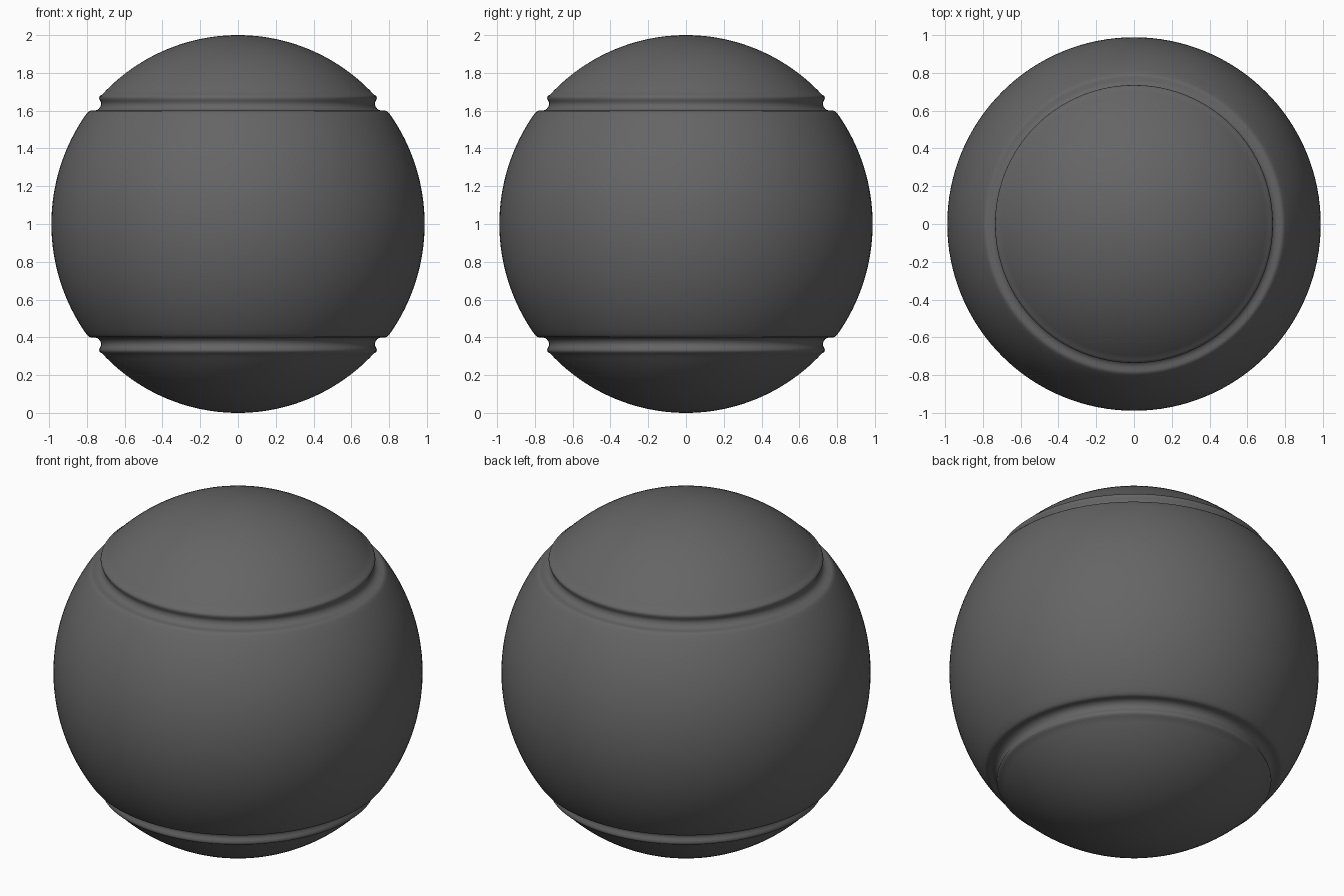
import bpy, bmesh, math

if "Cube" in bpy.data.objects:
    bpy.data.objects.remove(bpy.data.objects["Cube"])

RX, RZ, SEG = 0.988, 1.0, 128


def arc(a0, a1, n):
    """Points on the ball outline between two elevations in degrees."""
    pts = []
    for i in range(n + 1):
        a = math.radians(a0 + (a1 - a0) * i / n)
        pts.append((RX * math.cos(a), RZ * math.sin(a)))
    return pts


# Upper half outline: polar cap, rounded lip, groove, rounded shoulder, belly
lip_and_groove = [(0.732, 0.678), (0.735, 0.667), (0.731, 0.655), (0.725, 0.643),
                  (0.725, 0.632), (0.729, 0.620), (0.737, 0.610), (0.748, 0.603),
                  (0.762, 0.600), (0.778, 0.600), (0.789, 0.597), (0.797, 0.589)]
upper = arc(90, 43.2, 24)[1:] + lip_and_groove + arc(35.5, 0, 20)
# Mirror below the equator
outline = upper + [(r, -z) for r, z in reversed(upper[:-1])]

# Spin the outline into a closed ball
bm = bmesh.new()
rings = []
for r, z in outline:
    rings.append([bm.verts.new((r * math.cos(2 * math.pi * k / SEG),
                                r * math.sin(2 * math.pi * k / SEG), z + RZ))
                  for k in range(SEG)])
top = bm.verts.new((0, 0, 2 * RZ))
bottom = bm.verts.new((0, 0, 0))
for k in range(SEG):
    n = (k + 1) % SEG
    bm.faces.new((top, rings[0][k], rings[0][n]))
    bm.faces.new((bottom, rings[-1][n], rings[-1][k]))
    for a, b in zip(rings, rings[1:]):
        bm.faces.new((a[k], b[k], b[n], a[n]))
bmesh.ops.recalc_face_normals(bm, faces=bm.faces)

mesh = bpy.data.meshes.new("grooved_ball")
bm.to_mesh(mesh)
bm.free()
ball = bpy.data.objects.new("grooved_ball", mesh)
bpy.context.collection.objects.link(ball)

# Dark grey finish
dark = bpy.data.materials.new("dark_grey")
dark.diffuse_color = (0.13, 0.13, 0.13, 1)
dark.use_nodes = True
dark.node_tree.nodes["Principled BSDF"].inputs["Base Color"].default_value = dark.diffuse_color
mesh.materials.append(dark)

bpy.context.view_layer.objects.active = ball
ball.select_set(True)
bpy.ops.object.shade_smooth_by_angle(angle=math.radians(50))
